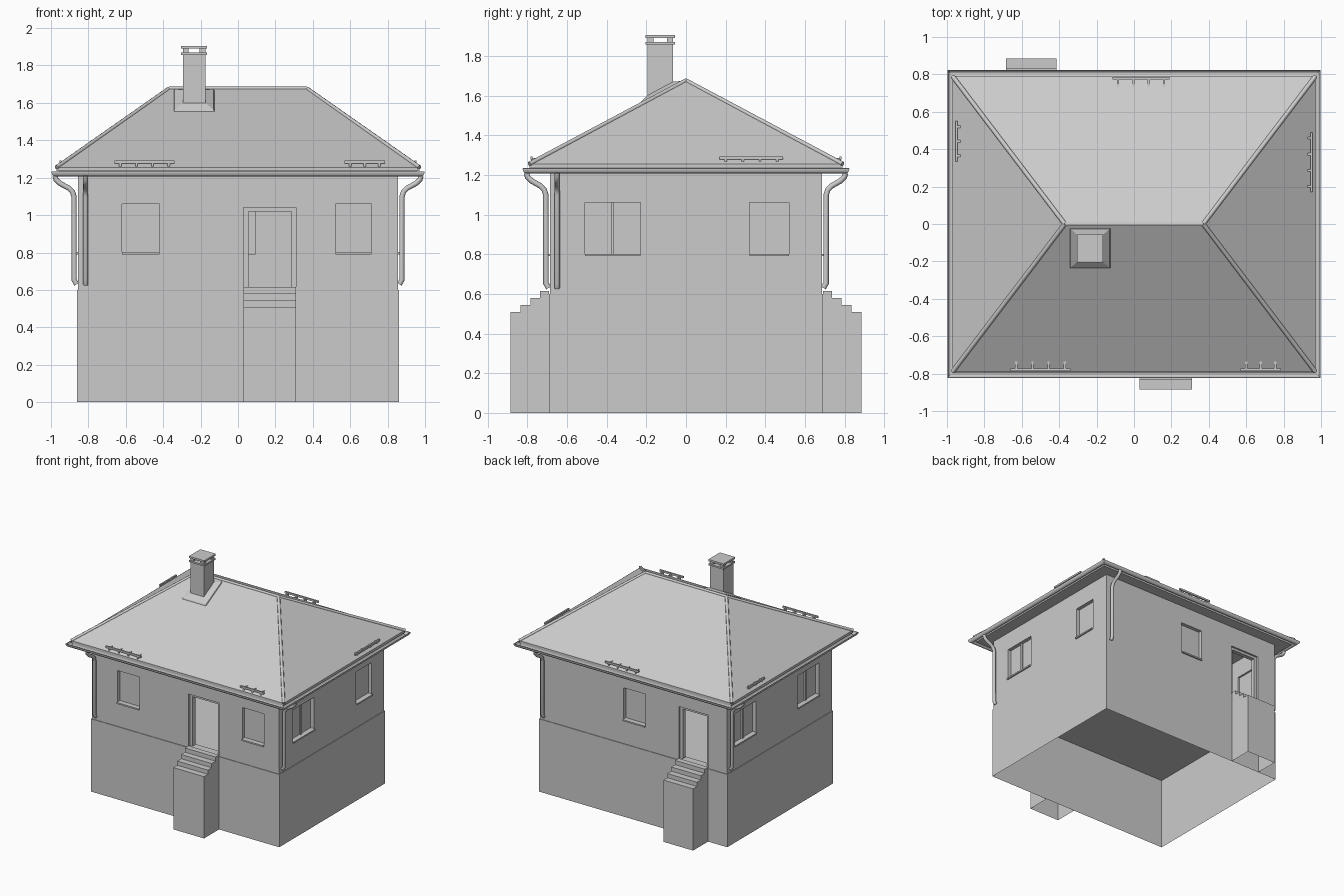
import bpy, bmesh, math
from mathutils import Vector

if "Cube" in bpy.data.objects:
    bpy.data.objects.remove(bpy.data.objects["Cube"])

plaster = bpy.data.materials.new("light_grey")
plaster.use_nodes = True
GREY = (0.6, 0.6, 0.6, 1)
plaster.diffuse_color = GREY
plaster.node_tree.nodes["Principled BSDF"].inputs["Base Color"].default_value = GREY

WX, WY = 0.855, 0.685          # wall half sizes
EX, EY, EZ = 0.97, 0.79, 1.255  # roof edge
RX, RZ = 0.37, 1.68            # ridge
SLOPE_Y = (RZ - EZ) / EY
SLOPE_X = (RZ - EZ) / (EX - RX)


def finish(name, bm):
    bmesh.ops.recalc_face_normals(bm, faces=bm.faces)
    mesh = bpy.data.meshes.new(name)
    bm.to_mesh(mesh)
    bm.free()
    ob = bpy.data.objects.new(name, mesh)
    ob.data.materials.append(plaster)
    bpy.context.collection.objects.link(ob)
    return ob


def add_box(bm, a, b):
    lo, hi = [[f(p, q) for p, q in zip(a, b)] for f in (min, max)]
    geo = bmesh.ops.create_cube(bm, size=1)["verts"]
    for v in geo:
        v.co = [l + (c + 0.5) * (h - l) for l, h, c in zip(lo, hi, v.co)]
    return geo


def boxes(name, spans):
    bm = bmesh.new()
    for a, b in spans:
        add_box(bm, a, b)
    return finish(name, bm)


def at(side, along, out, z):
    """Point on a side: position along it, distance out from the centre, height."""
    return {"front": (along, -out, z), "back": (along, out, z),
            "left": (out, along, z), "right": (-out, along, z)}[side]


def side_box(side, a, b):
    return at(side, *a), at(side, *b)


def face_of(side):
    return WY if side in ("front", "back") else WX


def tube(name, points, radius, bends=True):
    cu = bpy.data.curves.new(name, "CURVE")
    cu.dimensions = "3D"
    cu.bevel_depth, cu.bevel_resolution, cu.use_fill_caps = radius, 2, True
    sp = cu.splines.new("POLY")
    sp.points.add(len(points) - 1)
    for p, co in zip(sp.points, points):
        p.co = (*co, 1)
        sp.use_smooth = bends
    ob = bpy.data.objects.new(name, cu)
    cu.materials.append(plaster)
    bpy.context.collection.objects.link(ob)
    return ob


# Openings: side, start, end along the wall
windows = [("front", -0.62, -0.42), ("front", 0.52, 0.715), ("back", -0.11, 0.09),
           ("left", -0.51, -0.23), ("left", 0.32, 0.52),
           ("right", -0.51, -0.23), ("right", 0.31, 0.59)]
doors = [("front", 0.03, 0.31), ("back", -0.685, -0.415)]
W0, W1, D0, D1 = 0.79, 1.06, 0.61, 1.04

# Foundation, open underneath, its top is the floor
bm = bmesh.new()
add_box(bm, (-0.86, -0.69, 0), (0.86, 0.69, 0.6))
bm.faces.ensure_lookup_table()
bmesh.ops.delete(bm, geom=[f for f in bm.faces if f.normal.z < -0.5], context="FACES_ONLY")
finish("foundation", bm)

# Upper walls with window and door openings
walls = boxes("walls", [((-WX, -WY, 0.6), (WX, WY, 1.215))])
room = boxes("room_cutter", [((0.06 - WX, 0.06 - WY, 0.5), (WX - 0.06, WY - 0.06, 1.3))])
cuts = [side_box(s, (a, face_of(s) - 0.1, W0), (b, face_of(s) + 0.1, W1)) for s, a, b in windows]
cuts += [side_box(s, (a, face_of(s) - 0.1, D0), (b, face_of(s) + 0.1, D1)) for s, a, b in doors]
openings = boxes("opening_cutter", cuts)
for cutter in (room, openings):
    cutter.hide_render = True
    mod = walls.modifiers.new("cut", "BOOLEAN")
    mod.operation, mod.solver, mod.object = "DIFFERENCE", "EXACT", cutter
bpy.context.view_layer.objects.active = walls
for mod in list(walls.modifiers):
    bpy.ops.object.modifier_apply(modifier=mod.name)
for cutter in (room, openings):
    bpy.data.objects.remove(cutter)

# Window panes, centre bars on the wide ones, and sills
for s, a, b in windows:
    f = face_of(s)
    spans = [side_box(s, (a, f - 0.045, W0), (b, f - 0.03, W1))]
    if b - a > 0.25:
        m = (a + b) / 2
        spans.append(side_box(s, (m - 0.008, f - 0.03, W0), (m + 0.008, f - 0.018, W1)))
    boxes(s + "_window", spans)
    boxes(s + "_sill", [side_box(s, (a, f - 0.03, W0), (b, f + 0.012, W0 + 0.012))])

# Door frames and entrance steps
for s, a, b in doors:
    f = face_of(s)
    i, o = f - 0.05, f - 0.015
    boxes(s + "_door_frame", [side_box(s, (a, i, D0), (a + 0.025, o, D1)),
                              side_box(s, (b - 0.025, i, D0), (b, o, D1)),
                              side_box(s, (a, i, D1 - 0.02), (b, o, D1))])
    profile = [(0.69, 0)]
    profile += [(0.69, 0.615)]
    for k in range(4):
        out = 0.735 + 0.05 * k
        profile += [(out, 0.615 - 0.035 * k), (out, 0.58 - 0.035 * k if k < 3 else 0)]
    bm = bmesh.new()
    ends = [[bm.verts.new(at(s, x, o, z)) for o, z in profile] for x in (a, b)]
    for ring in ends:
        bm.faces.new(ring)
    for k in range(1, len(profile) - 1):
        bm.faces.new((ends[0][k], ends[0][k + 1], ends[1][k + 1], ends[1][k]))
    finish(s + "_steps", bm)

# Hipped roof
bm = bmesh.new()
corners = [(-1, -1), (1, -1), (1, 1), (-1, 1)]
low = [bm.verts.new((x * EX, y * EY, EZ - 0.02)) for x, y in corners]
top = [bm.verts.new((x * EX, y * EY, EZ)) for x, y in corners]
r0, r1 = bm.verts.new((-RX, 0, RZ)), bm.verts.new((RX, 0, RZ))
bm.faces.new(low)
for k in range(4):
    n = (k + 1) % 4
    bm.faces.new((low[k], low[n], top[n], top[k]))
for f in ((top[0], top[1], r1, r0), (top[1], top[2], r1),
          (top[2], top[3], r0, r1), (top[3], top[0], r0)):
    bm.faces.new(f)
finish("roof", bm)
boxes("soffit", [((-0.955, -0.775, 1.21), (0.955, 0.775, 1.24))])

# Ridge and hip caps
tube("ridge_cap", [(-RX, 0, RZ - 0.005), (RX, 0, RZ - 0.005)], 0.012)
for x, y in corners:
    tube("hip_cap", [(x * RX, 0, RZ - 0.005), (x * EX, y * EY, EZ)], 0.012)

# Half round gutter swept around the eaves
bm = bmesh.new()
arc = [(math.cos(t), math.sin(t)) for t in (math.pi + k * math.pi / 8 for k in range(9))]
rings = [[bm.verts.new((x * (0.978 + 0.02 * c), y * (0.804 + 0.02 * c), 1.233 + 0.026 * d))
          for c, d in arc] for x, y in corners]
for k in range(4):
    a, b = rings[k], rings[(k + 1) % 4]
    for j in range(8):
        bm.faces.new((a[j], b[j], b[j + 1], a[j + 1]))
gutter = finish("gutter", bm)
sol = gutter.modifiers.new("thickness", "SOLIDIFY")
sol.thickness = 0.004

# Downpipes, one near each corner
for s, along in (("front", -0.815), ("back", 0.815), ("left", -0.65), ("right", 0.65)):
    f = face_of(s)
    e = 0.804 if f == WY else 0.978
    path = [(e, 1.21), (e - 0.005, 1.19), (e - 0.025, 1.17), (f + 0.05, 1.145),
            (f + 0.03, 1.125), (f + 0.022, 1.1), (f + 0.022, 0.655), (f + 0.008, 0.63)]
    tube(s + "_downpipe", [at(s, along, o, z) for o, z in path], 0.014)

# Snow guards on the lower roof
for s, a, b in (("front", -0.66, -0.34), ("front", 0.57, 0.785), ("back", -0.115, 0.19),
                ("left", 0.17, 0.49), ("right", 0.335, 0.55)):
    edge = 0.785 if s in ("front", "back") else 0.955
    spans = [side_box(s, (a, edge - 0.012, 1.277), (b, edge, 1.292)),
             side_box(s, (a + 0.02, edge - 0.012, 1.25), (b - 0.02, edge - 0.006, 1.257))]
    count = 4 if b - a > 0.25 else 3
    for k in range(count):
        m = a + 0.03 + (b - a - 0.06) * k / (count - 1)
        spans.append(side_box(s, (m - 0.006, edge - 0.05, 1.25), (m + 0.006, edge - 0.004, 1.285)))
    boxes(s + "_snow_guard", spans)

# Chimney with a vented cap
CX0, CX1, CY0, CY1 = -0.295, -0.175, -0.195, -0.065


def chimney_slab(grow, z0, z1):
    return (CX0 - grow, CY0 - grow, z0), (CX1 + grow, CY1 + grow, z1)


boxes("chimney", [chimney_slab(0, 1.5, 1.857)])
boxes("chimney_cap", [chimney_slab(0.01, 1.857, 1.87), chimney_slab(0.01, 1.89, 1.905)])
boxes("chimney_vents", [((x, y, 1.87), (x + 0.03, y + 0.03, 1.89))
                        for x in (CX0, CX1 - 0.03) for y in (CY0, CY1 - 0.03)])

# Sloped flashing around the chimney
bm = bmesh.new()
loops = []
for grow, lift in ((0.05, -0.005), (0.045, 0.008), (0, 0.025)):
    ring = []
    for x, y in ((CX0, CY0), (CX1, CY0), (CX1, CY1), (CX0, CY1)):
        px = x + math.copysign(grow, x - (CX0 + CX1) / 2)
        py = y + math.copysign(grow * 0.85, y - (CY0 + CY1) / 2)
        ring.append(bm.verts.new((px, py, RZ + py * SLOPE_Y + lift)))
    loops.append(ring)
for a, b in zip(loops, loops[1:]):
    for k in range(4):
        n = (k + 1) % 4
        bm.faces.new((a[k], a[n], b[n], b[k]))
finish("chimney_flashing", bm)
